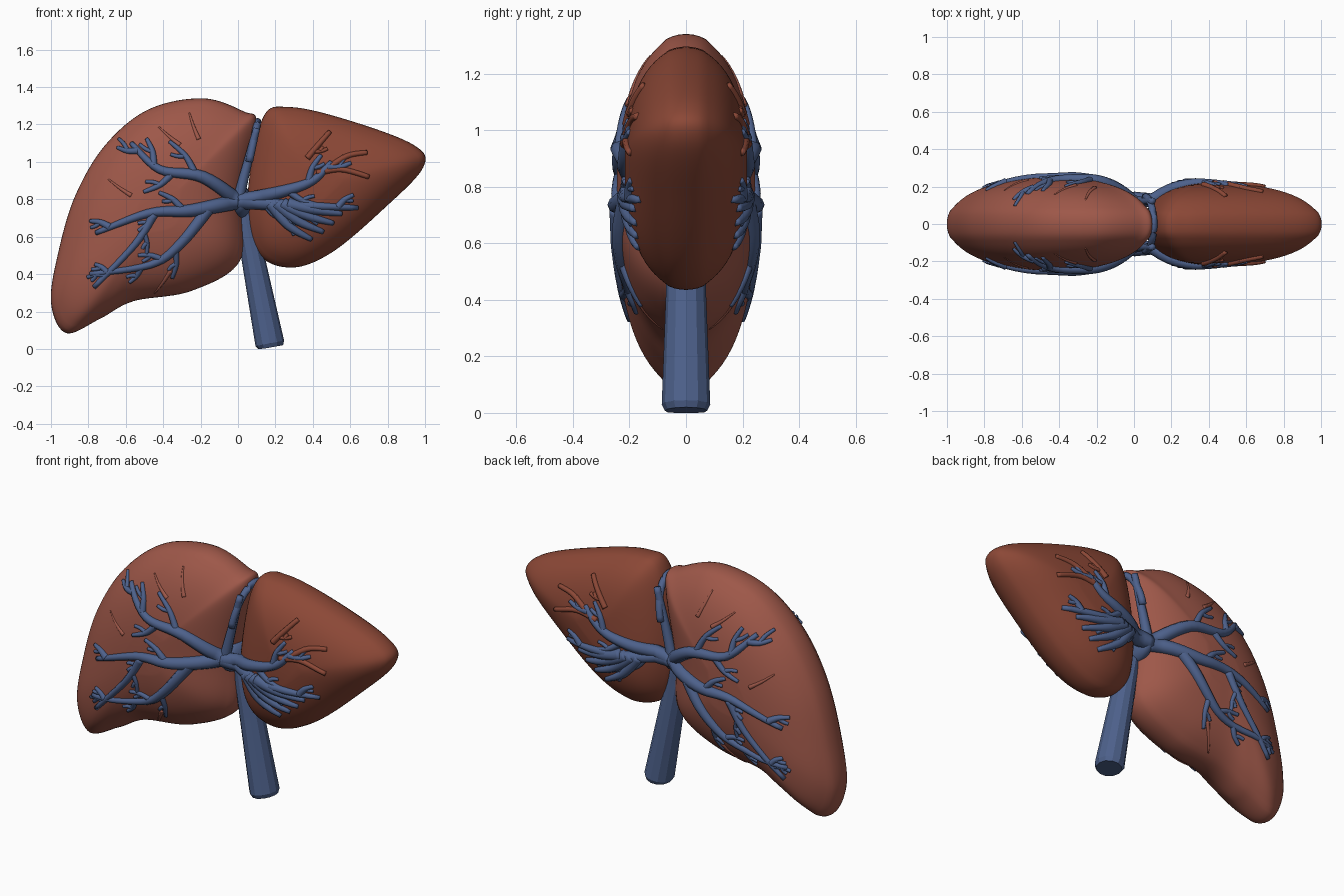
import bpy, bmesh, math
from mathutils import Vector, Matrix
from mathutils.bvhtree import BVHTree

if "Cube" in bpy.data.objects:
    bpy.data.objects.remove(bpy.data.objects["Cube"])


def material(name, rgb):
    m = bpy.data.materials.new(name)
    m.diffuse_color = (*rgb, 1)
    m.use_nodes = True
    m.node_tree.nodes["Principled BSDF"].inputs["Base Color"].default_value = m.diffuse_color
    return m


MAROON = material("light_liver", (0.34, 0.096, 0.066))
RUST = material("dark_liver", (0.26, 0.064, 0.037))
BLUE = material("vein_blue", (0.075, 0.12, 0.26))


def spline(pts, steps, closed=False):
    """Catmull-Rom resampling of a point list."""
    p = [Vector(q) for q in pts]
    n = len(p)
    get = (lambda i: p[i % n]) if closed else (lambda i: p[min(max(i, 0), n - 1)])
    out = []
    for i in range(n if closed else n - 1):
        a, b, c, d = (get(i + k) for k in (-1, 0, 1, 2))
        for s in range(steps):
            t = s / steps
            out.append(0.5 * (2 * b + (c - a) * t + (2 * a - 5 * b + 4 * c - d) * t * t
                              + (3 * b - a - 3 * c + d) * t ** 3))
    return out if closed else out + [p[-1]]


def finish(bm, name, mat, angle=None):
    bmesh.ops.recalc_face_normals(bm, faces=bm.faces)
    me = bpy.data.meshes.new(name)
    bm.to_mesh(me)
    me.materials.append(mat)
    ob = bpy.data.objects.new(name, me)
    bpy.context.collection.objects.link(ob)
    for f in me.polygons:
        f.use_smooth = True
    if angle:
        bpy.context.view_layer.objects.active = ob
        ob.select_set(True)
        bpy.ops.object.shade_smooth_by_angle(angle=math.radians(angle))
        ob.select_set(False)


def lobe(name, outline, centre, depth, mat, rings=18):
    """Pillow: the outline shrinks toward a centre with a superelliptical depth profile."""
    bm = bmesh.new()
    c = Vector(centre)
    edge = [e - c for e in spline(outline, 10, True)]
    n = len(edge)
    rim = [bm.verts.new((c.x + e.x, 0, c.y + e.y)) for e in edge]
    for side in (-1, 1):
        prev = rim
        for k in range(1, rings):
            a = math.pi / 2 * k / rings
            t, y = math.cos(a) ** .87, side * depth * math.sin(a) ** .95
            row = [bm.verts.new((c.x + e.x * t, y, c.y + e.y * t)) for e in edge]
            for i in range(n):
                j = (i + 1) % n
                bm.faces.new((prev[i], prev[j], row[j], row[i]))
            prev = row
        bm.faces.new(prev)
    inner = [v for v in bm.verts if abs(v.co.y) > .3 * depth]
    for _ in range(12):  # soften creases that run from the outline to the centre
        bmesh.ops.smooth_vert(bm, verts=inner, factor=.5, use_axis_x=True, use_axis_y=True,
                              use_axis_z=True)
    finish(bm, name, mat)
    return BVHTree.FromBMesh(bm)


# The two lobes
big = lobe("large_lobe", [
    (-.19, 1.34), (-.48, 1.28), (-.71, 1.09), (-.87, .82), (-.96, .52), (-1, .25), (-.92, .085),
    (-.74, .16), (-.56, .255), (-.25, .31), (.01, .47), (.03, .8), (.1, 1.2), (.03, 1.27)],
    (-.43, .74), .25, MAROON)
small = lobe("small_lobe", [
    (.13, 1.23), (.28, 1.293), (.6, 1.22), (.94, 1.09), (.99, .97), (.78, .75), (.5, .515),
    (.28, .435), (.1, .52), (.05, .8)], (.42, .87), .22, RUST)


def tube(bm, path, radii, sides=8):
    prev = None
    for i, p in enumerate(path):
        d = (path[min(i + 1, len(path) - 1)] - path[max(i - 1, 0)]).normalized()
        u = d.cross(Vector((0, 1, 0)) if abs(d.y) < 0.85 else Vector((1, 0, 0))).normalized()
        v = d.cross(u)
        angles = [2 * math.pi * k / sides for k in range(sides)]
        row = [bm.verts.new(p + radii[i] * (u * math.cos(a) + v * math.sin(a))) for a in angles]
        if prev:
            for k in range(sides):
                j = (k + 1) % sides
                bm.faces.new((prev[k], prev[j], row[j], row[k]))
        else:
            bm.faces.new(row)
        prev = row
    bm.faces.new(prev)


def surface_y(x, z, side):
    best = .125 if -.05 < x < .15 else 0
    for tree in (big, small):
        hit = tree.ray_cast(Vector((x, 2 * side, z)), Vector((0, -side, 0)))[0]
        if hit:
            best = max(best, abs(hit.y))
    return best


def vessel(bm, pts, r0, r1, lift):
    """Tapered tube laid on the lobes, front and back."""
    flat = spline(pts, 6)
    n = len(flat) - 1
    radii = [r0 + (r1 - r0) * i / n for i in range(n + 1)]
    for side in (-1, 1):
        tube(bm, [Vector((q.x, side * (surface_y(q.x, q.y, side) + lift * r), q.y))
                  for q, r in zip(flat, radii)], radii)
    return flat


def ray(start, direction, degrees, length):
    """Gently bent three-point path leaving at an angle to a direction."""
    d = direction.normalized() * length / 2
    turn = math.radians(degrees)
    mid = start + Matrix.Rotation(turn, 2) @ d
    return [start, mid, mid + Matrix.Rotation(turn * .6, 2) @ d]


def stem(bm, pts, r0, twigs, length, lift=.1, first=1):
    """Main vein with twigs leaving on alternate sides."""
    flat = vessel(bm, pts, r0, .013, lift)
    n = len(flat) - 1
    for k in range(twigs):
        i = int(n * (.4 + .5 * k / max(twigs - 1, 1)))
        way = first * (-1) ** k
        path = ray(flat[i], flat[i + 1] - flat[i - 1], way * 50, length * (1 - .17 * k))
        vessel(bm, path, .4 * r0 + .004, .010, lift)
        vessel(bm, ray(path[1], path[2] - path[1], -way * 45, length * .35), .013, .009, lift)


# Blue vein trees
HUB = (0, .79)
bm = bmesh.new()
stem(bm, [HUB, (-.19, .92), (-.42, .96), (-.57, 1.1)], .042, 4, .23, first=-1)
stem(bm, [HUB, (-.25, .74), (-.48, .725), (-.76, .62)], .044, 3, .17, first=-1)
stem(bm, [(-.15, .76), (-.31, .56), (-.47, .45), (-.79, .4)], .034, 4, .16)
stem(bm, [(-.45, .72), (-.55, .56), (-.77, .33)], .024, 2, .12)
stem(bm, [HUB, (.23, .84), (.4, .9), (.5, 1.0)], .042, 3, .2, first=-1)
stem(bm, [HUB, (.25, .77), (.64, .755)], .044, 2, .13, first=-1)
for k in range(4):  # fan of veins low on the small lobe
    stem(bm, ray(Vector((.18 + .03 * k, .775)), Vector((1, 0)), -52 + 13 * k, .29), .036, 1, .11,
         first=(-1) ** k)
vessel(bm, [HUB, (.04, .95), (.1, 1.18)], .032, .018, -.1)
finish(bm, "surface_veins", BLUE)

# Small raised vessels in the lobe colours
bm = bmesh.new()
stem(bm, [(.42, .94), (.55, .96), (.7, .92)], .017, 1, .1)
stem(bm, [(.46, .95), (.58, 1.03), (.69, 1.05)], .017, 0, 0)
stem(bm, [(.37, 1.02), (.42, 1.08), (.49, 1.16)], .017, 1, .08, first=-1)
finish(bm, "small_lobe_ridges", RUST)
bm = bmesh.new()
for x, z, heading in ((-.21, 1.12, 100), (-.31, 1.09, 130), (-.57, .82, 135), (-.36, .42, 225)):
    a = math.radians(heading)
    vessel(bm, ray(Vector((x, z)), Vector((math.cos(a), math.sin(a))), 12, .15), .014, .004, -.35)
finish(bm, "large_lobe_ridges", MAROON)

# Band running over the top of the cleft, front to back
bm = bmesh.new()
turns = [math.pi * i / 24 for i in range(25)]
tube(bm, [Vector((.06 + .045 * math.sin(a), -.145 * math.cos(a), 1.0 + .215 * math.sin(a)))
          for a in turns], [.02] * 25)
finish(bm, "cleft_band", BLUE)

# Junction where the veins meet inside the cleft
bm = bmesh.new()
bmesh.ops.create_uvsphere(bm, u_segments=16, v_segments=10, radius=1)
bmesh.ops.scale(bm, vec=(.06, .165, .09), verts=bm.verts)
bmesh.ops.translate(bm, vec=(.015, 0, .785), verts=bm.verts)
finish(bm, "vein_junction", BLUE)

# Main trunk, faceted and widening toward its foot
bm = bmesh.new()
tube(bm, [Vector(p) for p in ((.02, 0, .8), (.078, 0, .5), (.17, 0, .03), (.174, 0, .008))],
     [.055, .062, .078, .068], 12)
for v in bm.verts:
    v.co.y *= 1.1
    v.co.z = max(v.co.z, 0)
finish(bm, "main_trunk", BLUE, 25)
